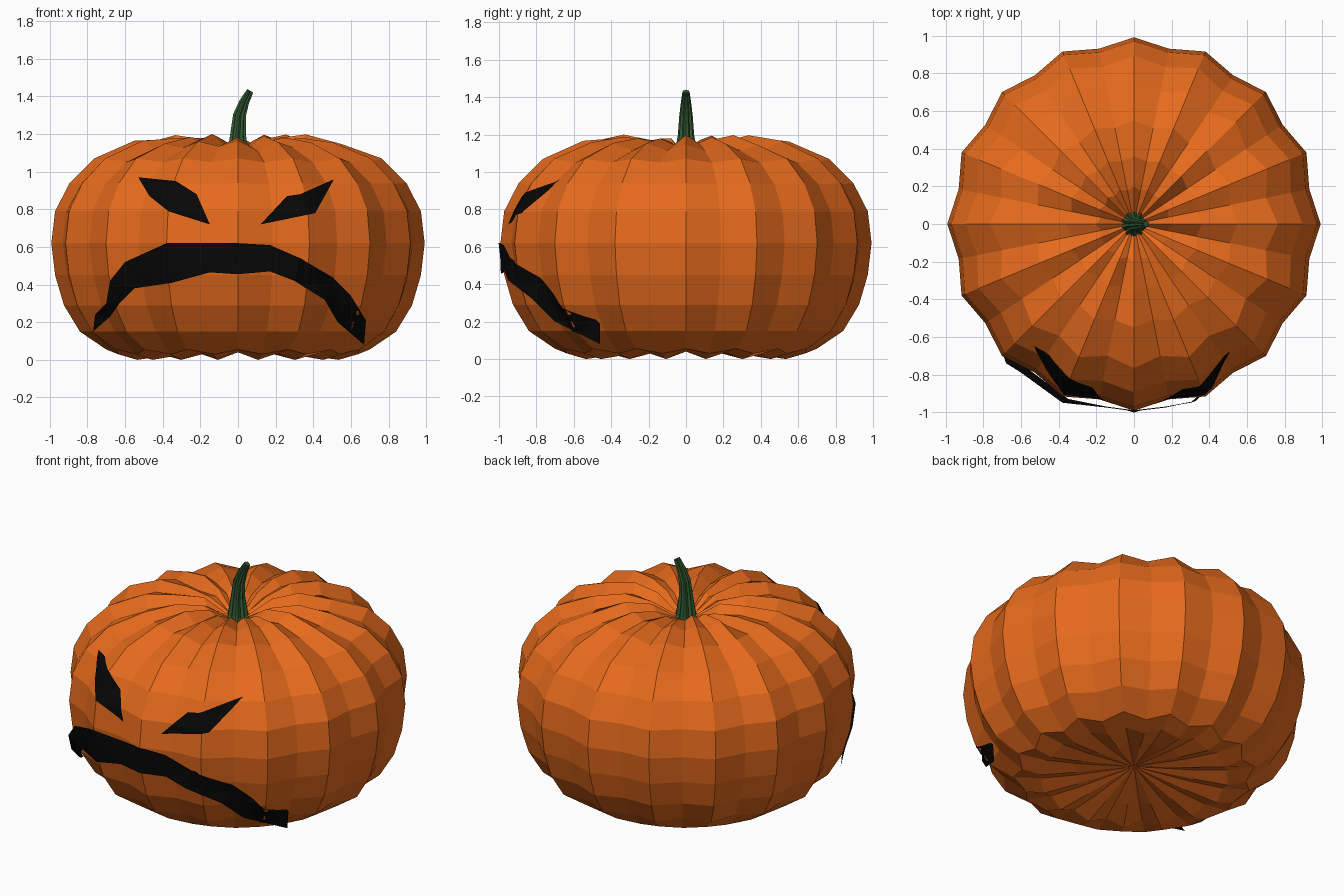
import bpy, bmesh, math, random
from mathutils import Vector
from mathutils.bvhtree import BVHTree

if "Cube" in bpy.data.objects:
    bpy.data.objects.remove(bpy.data.objects["Cube"])

random.seed(4)


def material(name, col):
    m = bpy.data.materials.new(name)
    m.diffuse_color = (*col, 1)
    m.use_nodes = True
    m.node_tree.nodes["Principled BSDF"].inputs["Base Color"].default_value = m.diffuse_color
    return m


ORANGE = material("pumpkin orange", (0.79, 0.145, 0.012))
GREEN = material("stem green", (0.035, 0.11, 0.035))
BLACK = material("face black", (0.002, 0.002, 0.002))


def finish(bm, name, mat):
    me = bpy.data.meshes.new(name)
    bm.to_mesh(me)
    me.materials.append(mat)
    ob = bpy.data.objects.new(name, me)
    bpy.context.collection.objects.link(ob)
    return ob


def skin(bm, rings, bottom, top):
    """Join vertex rings with quads and close both ends with fans."""
    n = len(rings[0])
    for a, b in zip(rings, rings[1:]):
        for i in range(n):
            j = (i + 1) % n
            bm.faces.new((a[i], a[j], b[j], b[i]))
    lo, hi = bm.verts.new(bottom), bm.verts.new(top)
    for i in range(n):
        j = (i + 1) % n
        bm.faces.new((lo, rings[0][j], rings[0][i]))
        bm.faces.new((hi, rings[-1][i], rings[-1][j]))


# Body: 16 lobes; each ring gives ridge radius/height and groove radius/height
PROFILE = [
    (.35, .05, .34, .03), (.54, .04, .545, 0), (.70, .055, .65, .03),
    (.84, .15, .785, .15), (.925, .29, .875, .29), (.972, .45, .925, .45),
    (.992, .62, .95, .62), (.972, .79, .93, .79), (.895, .94, .85, .935),
    (.765, 1.07, .715, 1.05), (.55, 1.155, .52, 1.125), (.36, 1.185, .34, 1.145),
    (.20, 1.165, .18, 1.13), (.07, 1.09, .06, 1.07)]
bm = bmesh.new()
rings = []
for k, (rl, zl, rc, zc) in enumerate(PROFILE):
    ring = []
    for i in range(32):
        a = math.tau * i / 32
        r, z = (rc, zc) if i % 2 else (rl, zl)
        if 10 <= k <= 12:  # uneven crown
            z += random.uniform(-.015, .015)
        ring.append(bm.verts.new((r * math.cos(a), r * math.sin(a), z)))
    rings.append(ring)
skin(bm, rings, (0, 0, .09), (0, 0, 1.05))
bm.normal_update()
body_tree = BVHTree.FromBMesh(bm)
finish(bm, "pumpkin_body", ORANGE)

# Stem: fluted, flared at the base and bent to the right
bm = bmesh.new()
rings = []
for x, z, r, tilt in [(0, 1.05, .085, 0), (0, 1.09, .058, 0), (0, 1.20, .041, 0),
                      (.008, 1.30, .034, .2), (.033, 1.37, .026, .4), (.065, 1.43, .018, .55)]:
    ring = []
    for i in range(20):
        a = math.tau * i / 20
        q = r * (1.06 if i % 2 else .82)
        dx = q * math.cos(a)
        ring.append(bm.verts.new((x + dx * math.cos(tilt), q * math.sin(a), z - dx * math.sin(tilt))))
    rings.append(ring)
skin(bm, rings, (0, 0, 1.05), (.065, 0, 1.43))
finish(bm, "stem", GREEN)


# Face plates: cut finely and pushed forward wherever the body would cover them
def face_plate(name, polygons):
    bm = bmesh.new()
    for poly in polygons:
        bm.faces.new([bm.verts.new(p) for p in poly])
    bmesh.ops.remove_doubles(bm, verts=bm.verts[:], dist=.001)
    bmesh.ops.triangulate(bm, faces=bm.faces[:])
    for k in range(-40, 41):
        for co, no in (((k * .025, 0, 0), (1, 0, 0)), ((0, 0, k * .04 + .03), (0, 0, 1))):
            bmesh.ops.bisect_plane(bm, geom=bm.verts[:] + bm.edges[:] + bm.faces[:],
                                   plane_co=co, plane_no=no)
    bm.normal_update()
    for f in bm.faces:
        if f.normal.y > 0:
            f.normal_flip()
    for v in bm.verts:
        hit, _, _, _ = body_tree.ray_cast(Vector((v.co.x, -2, v.co.z)), Vector((0, 1, 0)))
        if hit:
            v.co.y = min(v.co.y, hit.y - .01)
    finish(bm, name, BLACK)


def flat(points):
    return [[(x, 0, z) for x, z in points]]


face_plate("left_eye", flat([(-.53, .97), (-.47, .87), (-.37, .79), (-.15, .72),
                             (-.22, .88), (-.33, .95)]))
face_plate("right_eye", flat([(.51, .96), (.33, .88), (.26, .87), (.12, .72), (.41, .78)]))

# Mouth: upper and lower edge, left to right
UPPER = [(-.76, -.52, .24), (-.70, -.68, .30), (-.68, -.74, .42), (-.60, -.79, .52),
         (-.38, -.95, .62), (-.15, -.975, .62), (0, -.995, .62), (.17, -.975, .61),
         (.33, -.94, .54), (.50, -.77, .44), (.60, -.64, .34), (.68, -.46, .21)]
LOWER = [(-.77, -.46, .15), (-.68, -.62, .23), (-.63, -.70, .30), (-.55, -.78, .38),
         (-.35, -.93, .41), (-.15, -.97, .465), (0, -.99, .455), (.17, -.97, .47),
         (.30, -.95, .42), (.46, -.82, .32), (.53, -.70, .20), (.67, -.46, .08)]
face_plate("mouth", [(LOWER[i], LOWER[i + 1], UPPER[i + 1], UPPER[i])
                     for i in range(len(UPPER) - 1)])
